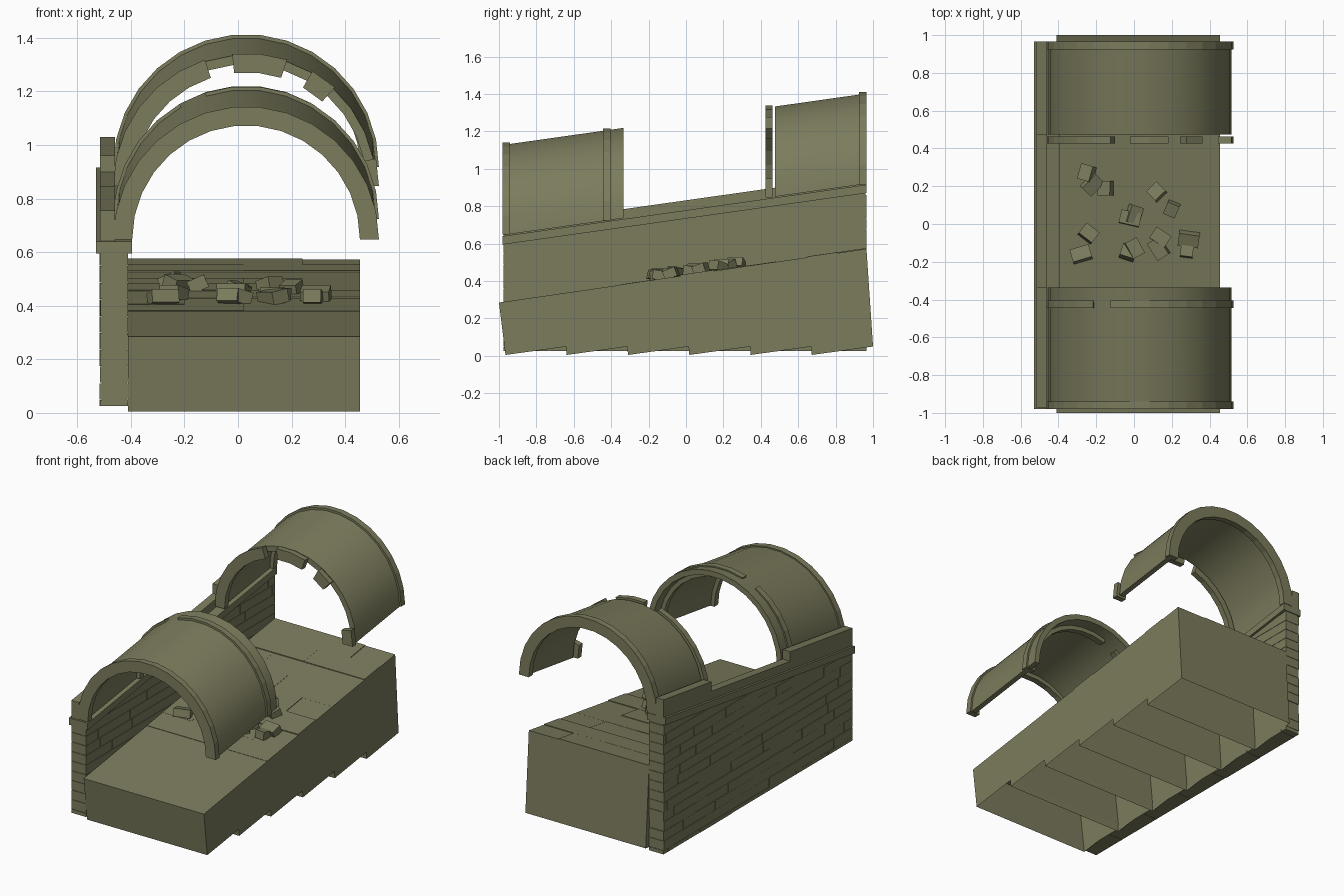
import bpy, bmesh, math, random
from mathutils import Vector, Matrix

random.seed(4)
if "Cube" in bpy.data.objects:
    bpy.data.objects.remove(bpy.data.objects["Cube"])

stone = bpy.data.materials.new("olive_stone")
stone.use_nodes = True
colour = (0.2, 0.2, 0.11, 1)
stone.diffuse_color = colour
stone.node_tree.nodes["Principled BSDF"].inputs["Base Color"].default_value = colour

SLOPE = 0.1415


def finish(name, bm, smooth=False):
    bmesh.ops.recalc_face_normals(bm, faces=bm.faces)
    mesh = bpy.data.meshes.new(name)
    bm.to_mesh(mesh)
    bm.free()
    mesh.materials.append(stone)
    obj = bpy.data.objects.new(name, mesh)
    bpy.context.collection.objects.link(obj)
    if smooth:
        bpy.ops.object.select_all(action='DESELECT')
        obj.select_set(True)
        bpy.context.view_layer.objects.active = obj
        bpy.ops.object.shade_smooth_by_angle(angle=math.radians(30))
    return obj


def prism(bm, profile, x0, x1):
    """Extrude a y-z outline along x; returns the faces."""
    a = [bm.verts.new((x0, y, z)) for y, z in profile]
    b = [bm.verts.new((x1, y, z)) for y, z in profile]
    n = len(profile)
    faces = [bm.faces.new(a), bm.faces.new(b)]
    for i in range(n):
        j = (i + 1) % n
        faces.append(bm.faces.new((a[i], a[j], b[j], b[i])))
    return faces


def band(bm, y0, y1, height, low, high, x0, x1):
    """Strip following a sloping line height(y)."""
    prism(bm, [(y0, height(y0) + low), (y1, height(y1) + low),
               (y1, height(y1) + high), (y0, height(y0) + high)], x0, x1)


def floor_z(y):
    return 0.285 + 0.145 * (y + 1)


def wall_z(y):
    return 0.595 + SLOPE * (y + 0.98)


def spring_z(y):
    return 0.645 + SLOPE * (y + 0.98)


# Ramp: six hollow cells, open underneath, stepped along the bottom
bm = bmesh.new()
open_faces = []
for i in range(6):
    t0, t1 = (-1 + 1.965 * k / 6 for k in (i, i + 1))
    b0, b1 = (-0.965 + 1.965 * k / 6 for k in (i, i + 1))
    faces = prism(bm, [(b0, 0.005), (b1, 0.05), (t1, floor_z(t1)), (t0, floor_z(t0))],
                  -0.41, 0.455)
    open_faces.append(faces[2])
bmesh.ops.delete(bm, geom=open_faces, context='FACES')
finish("ramp", bm)

# Paving slabs in running bond on the upper part of the ramp
bm = bmesh.new()
rows = [-0.35, -0.19, -0.03, 0.15, 0.32, 0.48, 0.65, 0.81, 0.965]
for r in range(len(rows) - 1):
    cuts = [-0.41, -0.2, 0.24, 0.455] if r % 2 else [-0.41, 0.02, 0.455]
    for x0, x1 in zip(cuts, cuts[1:]):
        band(bm, rows[r], rows[r + 1], floor_z, -0.015,
             random.uniform(0.001, 0.008), x0, x1)
finish("paving_slabs", bm)

# Side wall: solid core and coursed bricks trimmed to the slope
bm = bmesh.new()
prism(bm, [(-0.97, 0.03), (0.96, 0.03), (0.96, wall_z(0.96)), (-0.97, wall_z(-0.97))],
      -0.507, -0.414)
finish("wall_core", bm)

bm = bmesh.new()
course, length, gap = 0.0625, 0.33, 0.002
for k in range(14):
    z0 = max(0.025, -0.0125 + course * k)
    z1 = -0.0125 + course * (k + 1) - gap
    y = -0.975 - random.uniform(0, length * 0.8)
    while y < 0.965:
        y0, y1 = max(y, -0.975), min(y + length - gap, 0.965)
        if y1 - y0 > 0.01 and z0 < wall_z(y1):
            prism(bm, [(y0, z0), (y1, z0), (y1, z1), (y0, z1)],
                  -0.515 + random.uniform(-0.002, 0.002), -0.41)
        y += length
bmesh.ops.bisect_plane(bm, geom=bm.verts[:] + bm.edges[:] + bm.faces[:],
                       plane_co=(0, -0.98, 0.595), plane_no=(0, -SLOPE, 1),
                       clear_outer=True)
finish("wall_bricks", bm)

# Coping ledge and parapet, taller beside the vaults
bm = bmesh.new()
band(bm, -0.98, 0.965, wall_z, 0, 0.045, -0.53, -0.395)
finish("wall_coping", bm)
bm = bmesh.new()
for y0, y1, top in ((-0.975, -0.335, 0.16), (-0.335, 0.475, 0.098), (0.475, 0.965, 0.16)):
    band(bm, y0, y1, wall_z, 0.045, top, -0.515, -0.46)
finish("parapet", bm)

# Vaults and their rib rings
CX, SEGMENTS = 0.03, 15


def arch_point(radius, step, y, z):
    angle = math.pi * step / SEGMENTS
    return Vector((CX + radius * math.cos(angle), y, z + radius * math.sin(angle)))


def arch(bm, y0, y1, z0, z1, inner, outer, first, last):
    """Curved block from step first to step last."""
    loops = []
    for s in range(first, last + 1):
        loops.append([bm.verts.new(arch_point(r, s, y, z)) for r, y, z in
                      ((inner, y0, z0), (outer, y0, z0), (outer, y1, z1), (inner, y1, z1))])
    for a, b in zip(loops, loops[1:]):
        for i in range(4):
            j = (i + 1) % 4
            bm.faces.new((a[i], a[j], b[j], b[i]))
    bm.faces.new(loops[0])
    bm.faces.new(loops[-1])


def vault(name, y0, y1):
    bm = bmesh.new()
    arch(bm, y0, y1, spring_z(y0), spring_z(y1), 0.45, 0.485, 0, SEGMENTS)
    finish(name, bm, smooth=True)


def rib(name, y0, y1, runs):
    bm = bmesh.new()
    z = spring_z((y0 + y1) / 2)
    for first, last in runs:
        arch(bm, y0, y1, z, z, 0.425, 0.496, first, last)
    finish(name, bm)


vault("front_vault", -0.97, -0.335)
vault("back_vault", 0.475, 0.955)
rib("front_rib", -0.98, -0.94, [(0, 15)])
rib("front_inner_rib", -0.445, -0.405, [(0, 9), (10, 15)])
rib("broken_rib", 0.425, 0.462, [(0, 1), (4, 5), (6, 8), (9, 15)])
rib("back_rib", 0.925, 0.965, [(0, 15)])

# Fallen bricks scattered on the ramp
spots = [(-0.25, 0.27), (-0.22, 0.21), (-0.15, 0.19), (0.12, 0.17), (0.2, 0.08),
         (-0.02, 0.03), (0, 0.05), (-0.24, -0.05), (-0.28, -0.16), (-0.03, -0.15),
         (0, -0.13), (0.14, -0.07), (0.13, -0.13), (0.29, -0.08), (0.28, -0.14)]
bm = bmesh.new()
for x, y in spots:
    place = Matrix.Translation((x, y, floor_z(y) + 0.022))
    turn = Matrix.Rotation(random.uniform(0, math.pi), 4, 'Z')
    tilt = Matrix.Rotation(random.uniform(-0.45, 0.45), 4, 'X')
    size = Matrix.Diagonal((random.uniform(0.065, 0.11), 0.07, 0.05, 1))
    bmesh.ops.create_cube(bm, size=1, matrix=place @ turn @ tilt @ size)
finish("fallen_bricks", bm)
